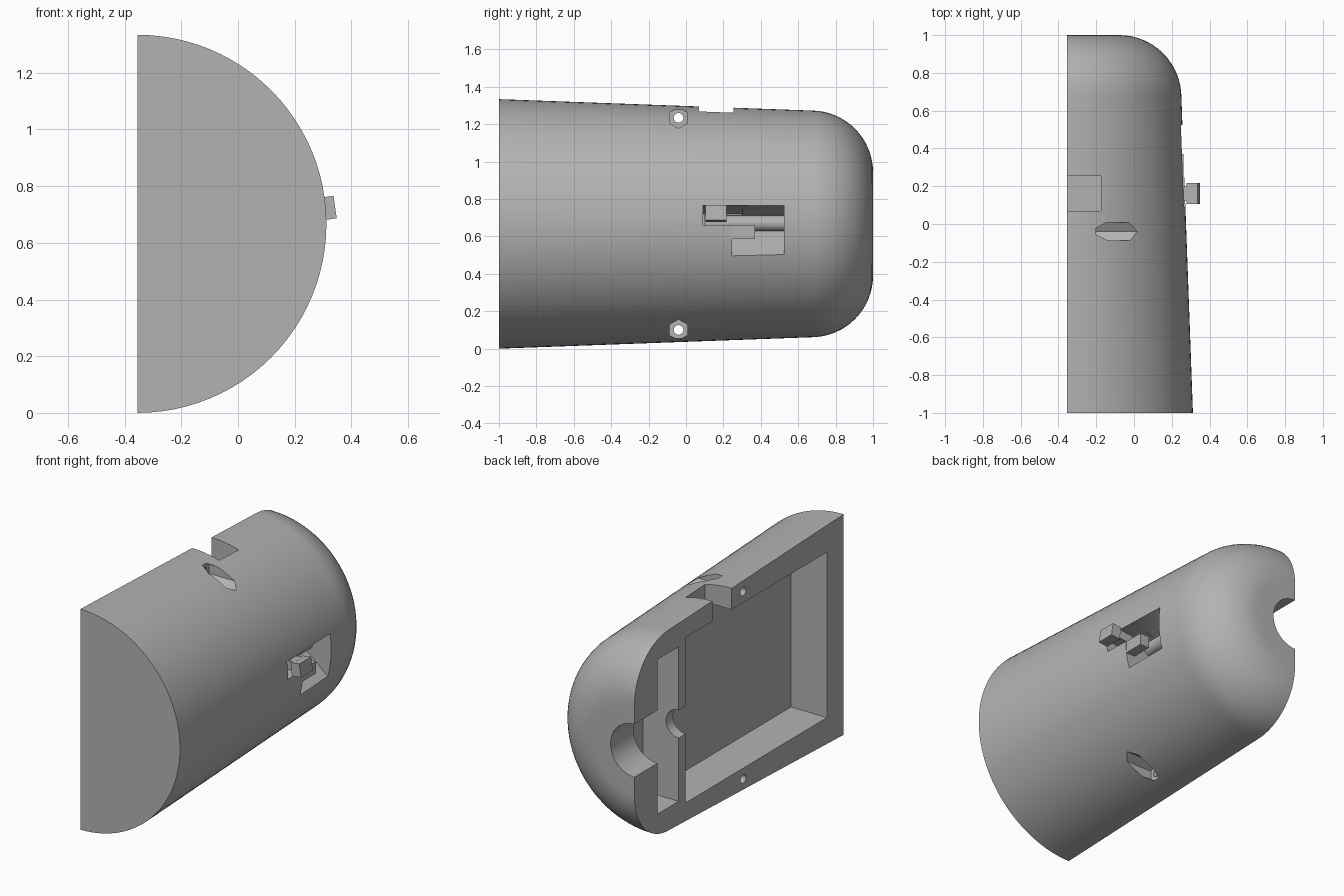
import bpy, bmesh, math
from mathutils import Matrix, Vector

if "Cube" in bpy.data.objects:
    bpy.data.objects.remove(bpy.data.objects["Cube"], do_unlink=True)

FLAT, MID = -0.355, 0.667      # split plane x, and height of the long axis
grey = bpy.data.materials.new("plain grey")
grey.use_nodes = True
grey.diffuse_color = (0.45, 0.45, 0.45, 1)
grey.node_tree.nodes["Principled BSDF"].inputs["Base Color"].default_value = (0.45, 0.45, 0.45, 1)


def finish(name, bm):
    bmesh.ops.recalc_face_normals(bm, faces=bm.faces[:])
    mesh = bpy.data.meshes.new(name)
    bm.to_mesh(mesh)
    bm.free()
    mesh.materials.append(grey)
    ob = bpy.data.objects.new(name, mesh)
    bpy.context.collection.objects.link(ob)
    return ob


def box(name, x, y, z, tilt=0):
    bm = bmesh.new()
    size = [b - a for a, b in (x, y, z)]
    mid = Vector([(a + b) / 2 for a, b in (x, y, z)])
    bmesh.ops.create_cube(bm, size=1, matrix=Matrix.Translation(mid)
                          @ Matrix.Rotation(tilt, 4, 'Y') @ Matrix.Diagonal((*size, 1)))
    return finish(name, bm)


def rod(name, axis, start, end, centre, radius, sides=32):
    # centre is (x, z) for a rod along Y and (y, z) for a rod along X
    bm = bmesh.new()
    m = (start + end) / 2
    if axis == 'Y':
        place = Matrix.Translation((centre[0], m, centre[1])) @ Matrix.Rotation(math.pi / 2, 4, 'X')
    else:
        # turned so that a corner points along Y
        place = (Matrix.Translation((m, centre[0], centre[1])) @ Matrix.Rotation(math.pi / 2, 4, 'Y')
                 @ Matrix.Rotation(math.pi / 2, 4, 'Z'))
    bmesh.ops.create_cone(bm, cap_ends=True, segments=sides, radius1=radius, radius2=radius,
                          depth=end - start, matrix=place)
    return finish(name, bm)


def prism(name, section, y0, y1):
    bm = bmesh.new()
    face = bm.faces.new([bm.verts.new((x, y0, z)) for x, z in section])
    out = bmesh.ops.extrude_face_region(bm, geom=[face])["geom"]
    bmesh.ops.translate(bm, vec=(0, y1 - y0, 0),
                        verts=[v for v in out if isinstance(v, bmesh.types.BMVert)])
    return finish(name, bm)


# Half-round tapered shell with a rounded back end
profile = [(-1, 0), (-1, 0.667)]
for i in range(17):
    a = math.pi / 2 * i / 16
    profile.append((0.67 + 0.33 * math.sin(a), 0.276 + 0.33 * math.cos(a)))
profile.append((1, 0))
bm = bmesh.new()
chain = [bm.verts.new((FLAT, y, MID + r)) for y, r in profile]
edges = [bm.edges.new(pair) for pair in zip(chain, chain[1:])]
bmesh.ops.spin(bm, geom=chain + edges, cent=(FLAT, 0, MID), axis=(0, 1, 0),
               angle=math.pi, steps=48)
bmesh.ops.remove_doubles(bm, verts=bm.verts[:], dist=1e-5)
bmesh.ops.contextual_create(bm, geom=[e for e in bm.edges if e.is_boundary])
body = finish("housing_shell", bm)

# Hollows in the split face: main bay, cable slot, cable passages, top notch
cutters = [
    box("main_bay", (-0.6, -0.115), (-0.84, 0.51), (0.165, 1.165)),
    box("cable_slot", (-0.6, -0.115), (0.577, 0.779), (0.2, 1.134)),
    rod("outer_cable_hole", 'Y', 0.7, 1.2, (FLAT, MID), 0.16),
    rod("inner_cable_hole", 'Y', 0.4, 0.65, (FLAT, MID), 0.085),
    box("top_notch", (-0.6, -0.175), (0.07, 0.255), (1.1, 1.6)),
]

# Screw holes with hexagonal nut pockets, top and bottom
for side in (-1, 1):
    spot = (-0.04, MID + side * 0.567)
    cutters.append(rod("screw_hole", 'X', -0.6, 0.5, spot, 0.026, 20))
    cutters.append(rod("nut_pocket", 'X', -0.2, 0.5, spot, 0.056, 6))

# Latch window with sloping ceiling and floor, and its narrow front slit
cutters.append(prism("latch_window", [(0.45, 0.765), (0.25, 0.765), (0.08, 0.71),
                                      (0.08, 0.63), (0.25, 0.49), (0.45, 0.49)], 0.245, 0.525))
cutters.append(prism("latch_slit", [(0.45, 0.765), (0.25, 0.765), (0.08, 0.72),
                                    (0.08, 0.66), (0.45, 0.66)], 0.09, 0.3))

bpy.context.view_layer.objects.active = body
for cutter in cutters:
    cutter.hide_render = True
    mod = body.modifiers.new(cutter.name, 'BOOLEAN')
    mod.operation, mod.solver, mod.object = 'DIFFERENCE', 'EXACT', cutter
    bpy.ops.object.modifier_apply(modifier=mod.name)
    bpy.data.objects.remove(cutter, do_unlink=True)

# Latch: guide tab, inner rod, stem and finger knob
box("guide_tab", (0.2, 0.263), (0.24, 0.37), (0.587, 0.66))
latch_rod = rod("latch_rod", 'Y', 0.1, 0.53, (0.09, 0.67), 0.042)
box("latch_stem", (0.08, 0.3), (0.125, 0.2), (0.69, 0.745), math.radians(-8))
box("latch_knob", (0.283, 0.343), (0.105, 0.217), (0.682, 0.762), math.radians(-8))

# Smooth curved parts, keep edges sharp
for ob in (body, latch_rod):
    bpy.ops.object.select_all(action='DESELECT')
    ob.select_set(True)
    bpy.context.view_layer.objects.active = ob
    bpy.ops.object.shade_smooth_by_angle(angle=math.radians(30))
